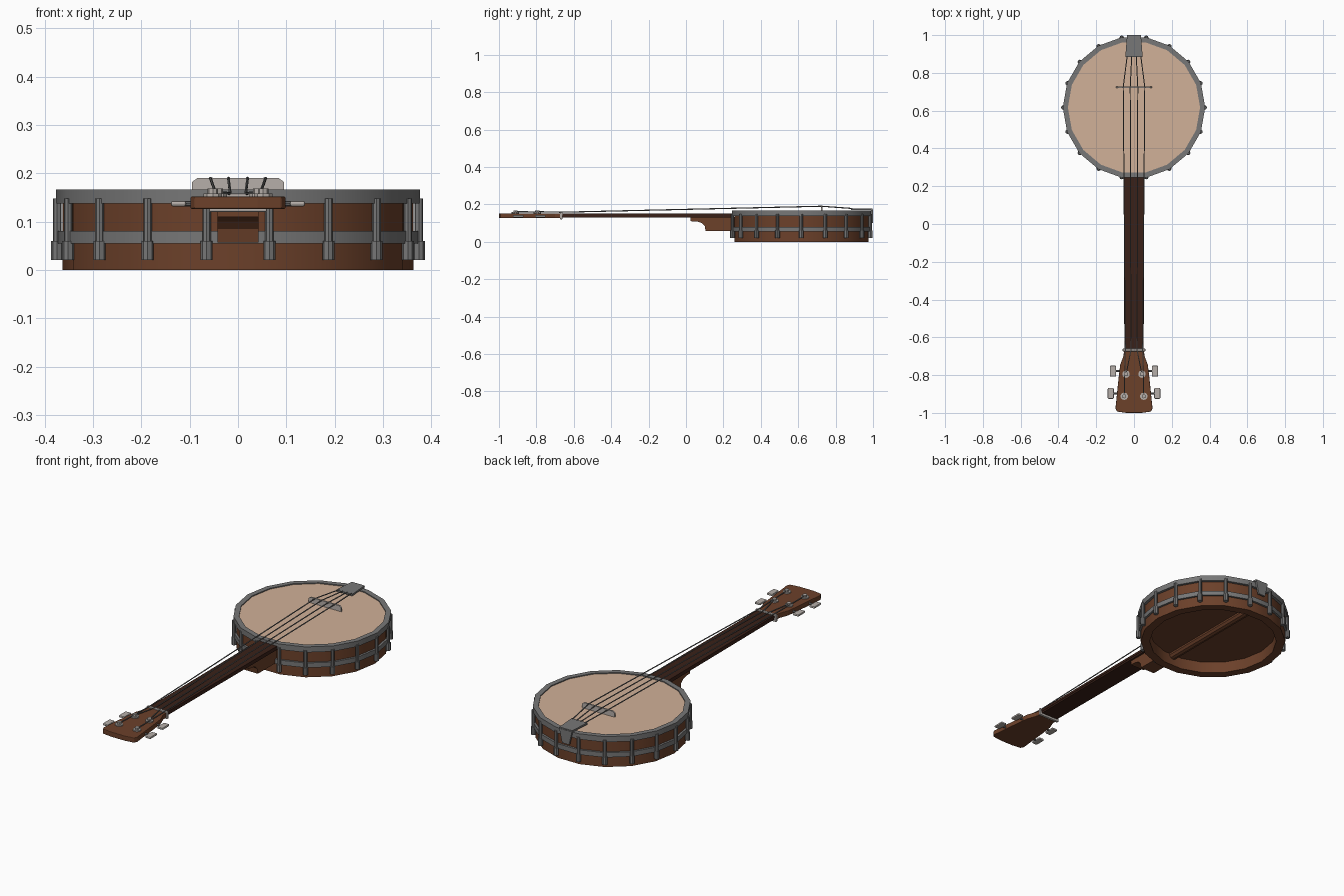
import bpy, bmesh, math
from mathutils import Vector

if "Cube" in bpy.data.objects:
    bpy.data.objects.remove(bpy.data.objects["Cube"])

CY = 0.617   # drum centre along y
N = 18       # drum sides, one hook per corner


def mat(name, r, g, b):
    m = bpy.data.materials.new(name)
    m.diffuse_color = (r, g, b, 1)
    m.use_nodes = True
    m.node_tree.nodes["Principled BSDF"].inputs["Base Color"].default_value = m.diffuse_color
    return m


WOOD = mat("brown wood", 0.15, 0.052, 0.023)
DARK = mat("dark fingerboard wood", 0.042, 0.015, 0.009)
METAL = mat("grey metal", 0.185, 0.185, 0.185)
PALE = mat("pale grey", 0.47, 0.43, 0.40)
SKIN = mat("tan drum skin", 0.64, 0.44, 0.315)
STRING = mat("string steel", 0.15, 0.15, 0.15)


def finish(name, bm, material, smooth=False, bevel=0):
    bmesh.ops.recalc_face_normals(bm, faces=bm.faces)
    me = bpy.data.meshes.new(name)
    bm.to_mesh(me)
    bm.free()
    ob = bpy.data.objects.new(name, me)
    bpy.context.collection.objects.link(ob)
    me.materials.append(material)
    if bevel:
        b = ob.modifiers.new("bevel", 'BEVEL')
        b.width = bevel
        b.segments = 2
    if smooth:
        bpy.ops.object.select_all(action='DESELECT')
        ob.select_set(True)
        bpy.context.view_layer.objects.active = ob
        bpy.ops.object.shade_smooth_by_angle(angle=math.radians(35))
    return ob


def prism(name, pts, offset, material, bevel=0):
    """Extrude a closed outline of 3D points by an offset."""
    bm = bmesh.new()
    f = bm.faces.new([bm.verts.new(p) for p in pts])
    new = bmesh.ops.extrude_face_region(bm, geom=[f])["geom"]
    bmesh.ops.translate(bm, vec=offset, verts=[v for v in new if isinstance(v, bmesh.types.BMVert)])
    return finish(name, bm, material, bevel=bevel)


def box(name, lo, hi, material, bevel=0):
    x0, y0, z0 = lo
    x1, y1, z1 = hi
    pts = [(x0, y0, z0), (x1, y0, z0), (x1, y1, z0), (x0, y1, z0)]
    return prism(name, pts, (0, 0, z1 - z0), material, bevel)


def rod(name, a, b, r, material, sides=8):
    """Cylinder between two points."""
    a, b = Vector(a), Vector(b)
    bm = bmesh.new()
    bmesh.ops.create_cone(bm, cap_ends=True, segments=sides, radius1=r, radius2=r, depth=(b - a).length)
    q = (b - a).to_track_quat('Z', 'Y')
    for v in bm.verts:
        v.co = q @ v.co + (a + b) / 2
    return finish(name, bm, material, smooth=sides > 6)


def ring(name, r0, r1, z0, z1, material):
    """Lathed rectangular ring around the drum centre."""
    bm = bmesh.new()
    rows = []
    for i in range(N):
        a = math.tau * i / N
        rows.append([bm.verts.new((r * math.cos(a), CY + r * math.sin(a), z))
                     for r, z in ((r0, z0), (r1, z0), (r1, z1), (r0, z1))])
    for i in range(N):
        p, q = rows[i], rows[(i + 1) % N]
        for k in range(4):
            bm.faces.new((p[k], q[k], q[(k + 1) % 4], p[(k + 1) % 4]))
    return finish(name, bm, material, smooth=True)


def disc(name, r, z0, z1, material):
    """Flat round plate with its corners in line with the rings."""
    bm = bmesh.new()
    bmesh.ops.create_cone(bm, cap_ends=True, segments=N, radius1=r, radius2=r, depth=z1 - z0)
    bmesh.ops.rotate(bm, verts=bm.verts, matrix=Vector((0, 1, 0)).to_track_quat('X', 'Z').to_matrix())
    for v in bm.verts:
        v.co += Vector((0, CY, (z0 + z1) / 2))
    return finish(name, bm, material, smooth=True)


# Drum
ring("drum_rim", 0.318, 0.363, 0, 0.155, WOOD)
disc("inner_board", 0.33, 0.06, 0.07, WOOD)
disc("drum_skin", 0.355, 0.153, 0.161, SKIN)
ring("tension_hoop", 0.35, 0.377, 0.137, 0.166, METAL)
ring("bracket_band", 0.36, 0.374, 0.055, 0.08, METAL)

# Hooks and lugs
for i in range(N):
    a = math.tau * i / N
    x, y = 0.374 * math.cos(a), CY + 0.374 * math.sin(a)
    rod("hook_rod", (x, y, 0.05), (x, y, 0.148), 0.009, METAL)
    rod("hook_nut", (x, y, 0.02), (x, y, 0.06), 0.0125, METAL)

# Inner dowel stick
rod("dowel_stick", (0, 0.29, 0.058), (0, 0.945, 0.058), 0.024, WOOD, 10)

# Neck, with fingerboard on top
prism("neck", [(-0.049, -0.68, 0.131), (0.049, -0.68, 0.131), (0.053, 0.25, 0.131), (-0.053, 0.25, 0.131)],
      (0, 0, 0.009), DARK)
prism("fingerboard", [(-0.051, -0.67, 0.14), (0.051, -0.67, 0.14), (0.055, 0.245, 0.14), (-0.055, 0.245, 0.14)],
      (0, 0, 0.012), DARK)

# Heel with a scooped front
heel = [(0.025, 0.132), (0.025, 0.11), (0.06, 0.108), (0.085, 0.1), (0.1, 0.085), (0.105, 0.057),
        (0.27, 0.057), (0.27, 0.132)]
prism("heel", [(-0.042, y, z) for y, z in heel], (0.084, 0, 0), WOOD)

# Headstock
half = [(0.052, -0.665), (0.056, -0.70), (0.073, -0.745), (0.08, -0.80), (0.098, -0.975), (0.09, -0.993), (0.04, -1.0)]
outline = half + [(-x, y) for x, y in reversed(half)]
prism("headstock", [(x, y, 0.126) for x, y in outline], (0, 0, 0.026), WOOD, bevel=0.003)

# Nut
box("nut", (-0.06, -0.674, 0.12), (0.06, -0.66, 0.158), PALE, bevel=0.003)

# Tuners
POSTS = ((0.042, -0.795, 0.095, -0.779, 0.128), (0.052, -0.912, 0.107, -0.897, 0.139))
for s in (-1, 1):
    for px, py, b0, by, b1 in POSTS:
        rod("tuner_washer", (s * px, py, 0.15), (s * px, py, 0.158), 0.02, PALE, 10)
        rod("tuner_post", (s * px, py, 0.15), (s * px, py, 0.168), 0.011, PALE)
        rod("tuner_shaft", (s * 0.06, by, 0.137), (s * (b0 + 0.01), by, 0.137), 0.005, METAL)
        box("tuner_button", (min(s * b0, s * b1), by - 0.029, 0.131), (max(s * b0, s * b1), by + 0.029, 0.143),
            PALE, bevel=0.005)

# Bridge
bridge = [(-0.095, 0.16), (0.095, 0.16), (0.095, 0.182), (0.084, 0.19), (-0.084, 0.19), (-0.095, 0.182)]
prism("bridge", [(x, 0.721, z) for x, z in bridge], (0, 0.008, 0), PALE)

# Tailpiece: top plate and flap down the back
prism("tailpiece_plate", [(-0.046, 0.883, 0.169), (0.046, 0.883, 0.169), (0.037, 0.998, 0.169), (-0.037, 0.998, 0.169)],
      (0, 0, 0.009), METAL)
prism("tailpiece_flap", [(-0.037, 0.99, 0.172), (0.037, 0.99, 0.172), (0.02, 0.99, 0.1), (-0.02, 0.99, 0.1)],
      (0, 0.01, 0), METAL)

# Strings from tuner over nut and bridge to the tailpiece
for s in (-1, 1):
    for (px, py), nx, bx, tx in (((0.042, -0.795), 0.016, 0.02, 0.012), ((0.052, -0.912), 0.046, 0.057, 0.036)):
        path = [(s * px, py, 0.161), (s * nx, -0.666, 0.158), (s * bx, 0.725, 0.19), (s * tx, 0.89, 0.178)]
        for a, b in zip(path, path[1:]):
            rod("string", a, b, 0.003, STRING, 6)
